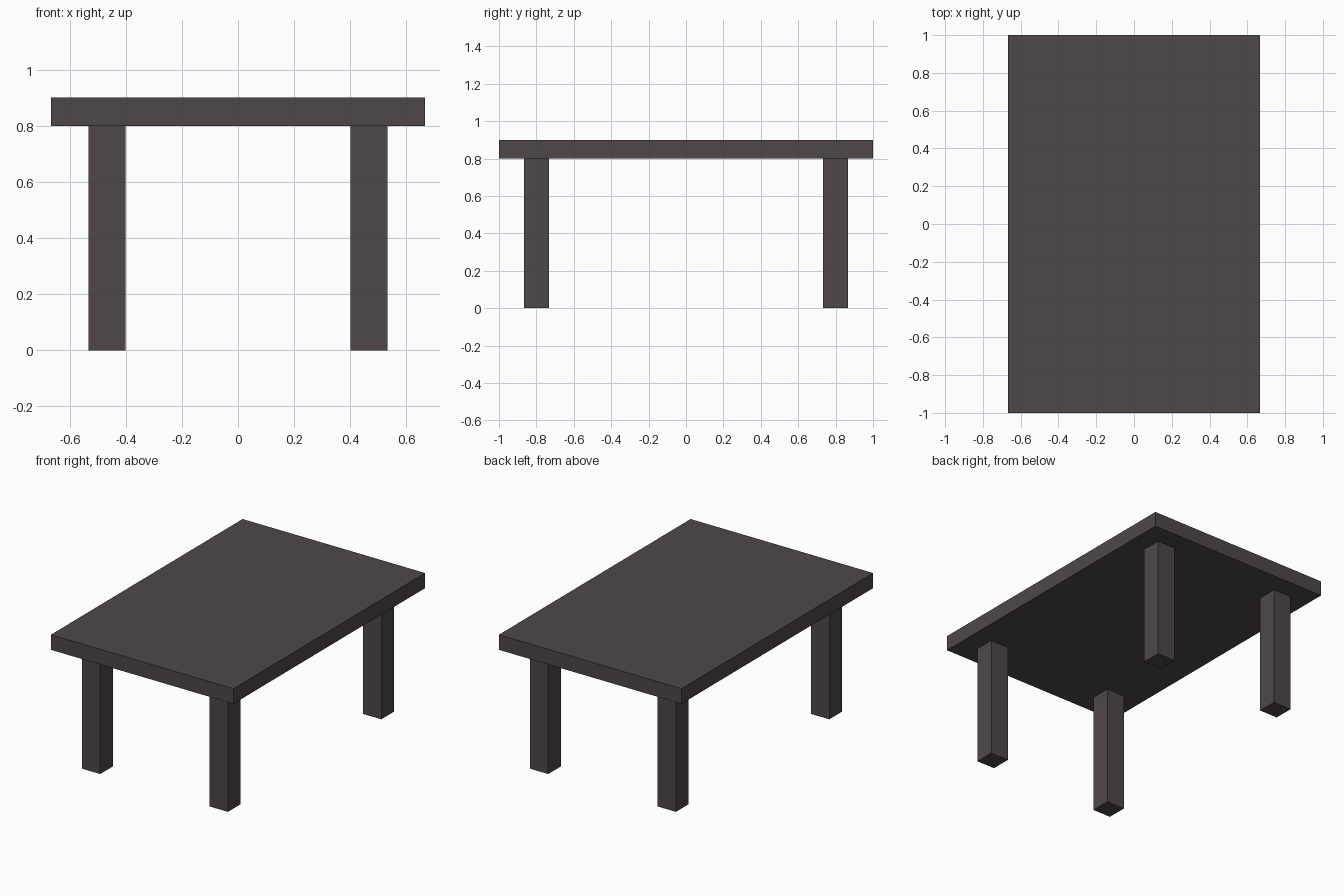
import bpy

if "Cube" in bpy.data.objects:
    bpy.data.objects.remove(bpy.data.objects["Cube"])

wood = bpy.data.materials.new("dark brown wood")
wood.diffuse_color = (0.08, 0.064, 0.064, 1)
wood.use_nodes = True
wood.node_tree.nodes["Principled BSDF"].inputs["Base Color"].default_value = wood.diffuse_color


def box(name, center, size):
    """Axis-aligned box with its scale applied to the mesh."""
    bpy.ops.mesh.primitive_cube_add(size=1, location=center)
    ob = bpy.context.object
    ob.name = name
    for v in ob.data.vertices:
        v.co = [c * s for c, s in zip(v.co, size)]
    ob.data.materials.append(wood)
    return ob


# Table top slab
box("table_top", (0, 0, 0.85), (1.3333, 2.0, 0.1))

# Four square legs, inset from the corners
for side, sx in (("left", -1), ("right", 1)):
    for end, sy in (("front", -1), ("back", 1)):
        box(f"{end}_{side}_leg", (sx * 0.4667, sy * 0.8, 0.4),
            (0.1333, 0.1333, 0.8))
